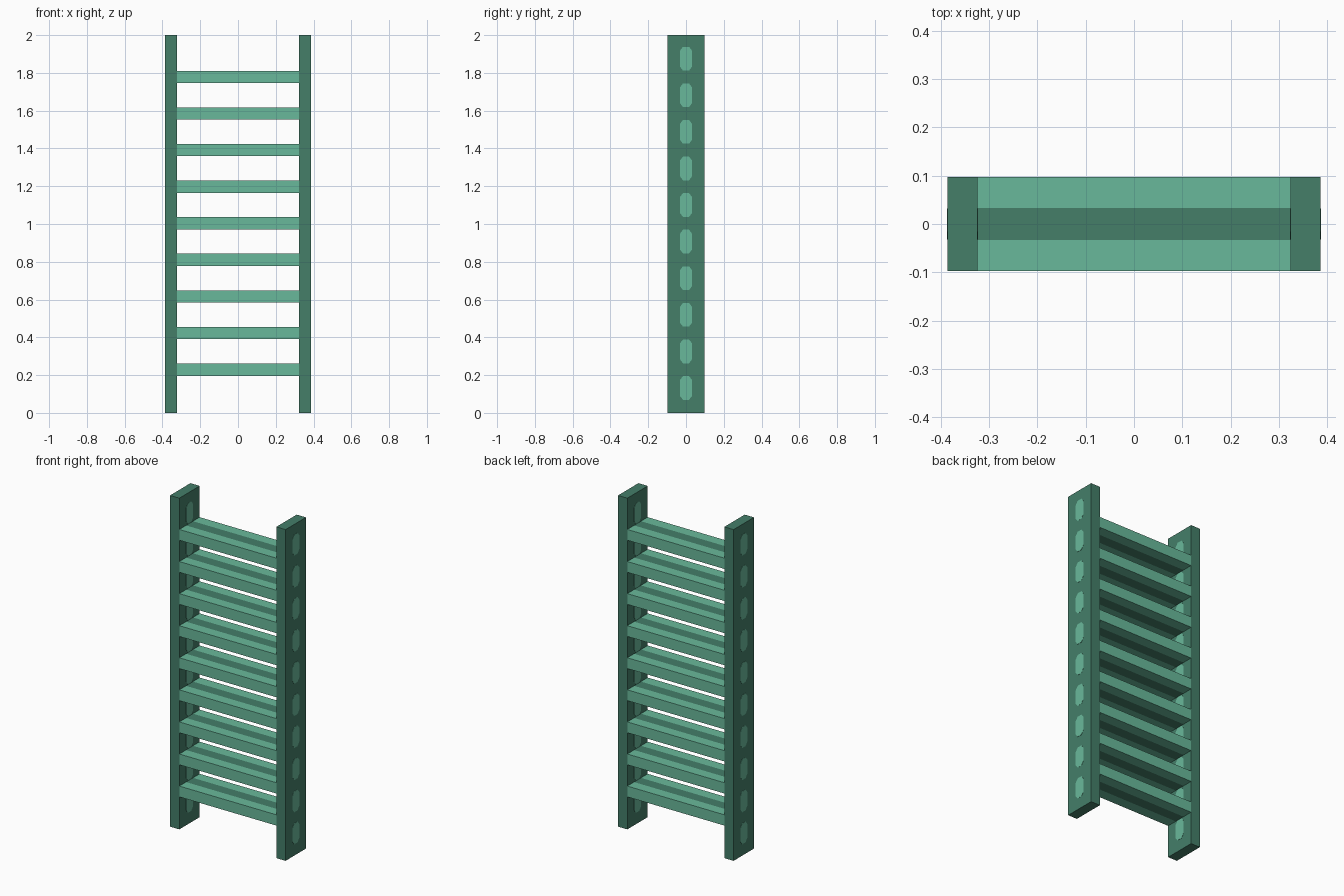
import bpy
import bmesh
from mathutils import Matrix

cube = bpy.data.objects.get("Cube")
if cube:
    bpy.data.objects.remove(cube)

HEIGHT = 2.0
DEPTH = 0.194
RAIL_X, RAIL_W = 0.355, 0.062
SPACING = 0.1937
STRIPE = 0.033


def make_material(name, rgb):
    mat = bpy.data.materials.new(name)
    mat.use_nodes = True
    mat.diffuse_color = (*rgb, 1)
    mat.node_tree.nodes["Principled BSDF"].inputs["Base Color"].default_value = (*rgb, 1)
    return mat


light_green = make_material("light_green", (0.141, 0.485, 0.328))
dark_green = make_material("dark_green", (0.058, 0.209, 0.141))


def make_object(name, bm, *materials):
    bmesh.ops.recalc_face_normals(bm, faces=bm.faces)
    mesh = bpy.data.meshes.new(name)
    bm.to_mesh(mesh)
    bm.free()
    for mat in materials:
        mesh.materials.append(mat)
    obj = bpy.data.objects.new(name, mesh)
    bpy.context.collection.objects.link(obj)
    return obj


def box(size, centre):
    bm = bmesh.new()
    bmesh.ops.create_cube(bm, size=1, matrix=Matrix.Translation(centre) @ Matrix.Diagonal((*size, 1)))
    return bm


# Side rails, each with a column of painted slots showing on both faces
for side, sign in (("left", 1), ("right", -1)):
    x = sign * RAIL_X
    make_object(side + "_rail", box((RAIL_W, DEPTH, HEIGHT), (x, 0, HEIGHT / 2)), dark_green)

    bm = bmesh.new()
    half = RAIL_W / 2 + 0.001
    outline = [(0.032, 0.042), (0.016, 0.063)]
    ring = outline + [(-y, z) for y, z in reversed(outline)]
    ring += [(-y, -z) for y, z in ring]
    for i in range(10):
        zc = 0.132 + i * SPACING
        face = bm.faces.new([bm.verts.new((x - half, y, zc + z)) for y, z in ring])
        extruded = bmesh.ops.extrude_face_region(bm, geom=[face], use_keep_orig=True)
        verts = [v for v in extruded["geom"] if isinstance(v, bmesh.types.BMVert)]
        bmesh.ops.translate(bm, verts=verts, vec=(2 * half, 0, 0))
    make_object(side + "_slots", bm, light_green)

# Steps with a dark stripe along the middle of the tread
for i in range(9):
    length = 2 * RAIL_X - RAIL_W
    bm = box((length, DEPTH, 0.065), (0, 0, 0.229 + i * SPACING))
    for y in (-STRIPE, STRIPE):
        bmesh.ops.bisect_plane(bm, geom=bm.verts[:] + bm.edges[:] + bm.faces[:],
                               plane_co=(0, y, 0), plane_no=(0, 1, 0))
    for face in bm.faces:
        face.material_index = int(abs(face.calc_center_median().y) < STRIPE)
    make_object(f"step_{i + 1}", bm, light_green, dark_green)
